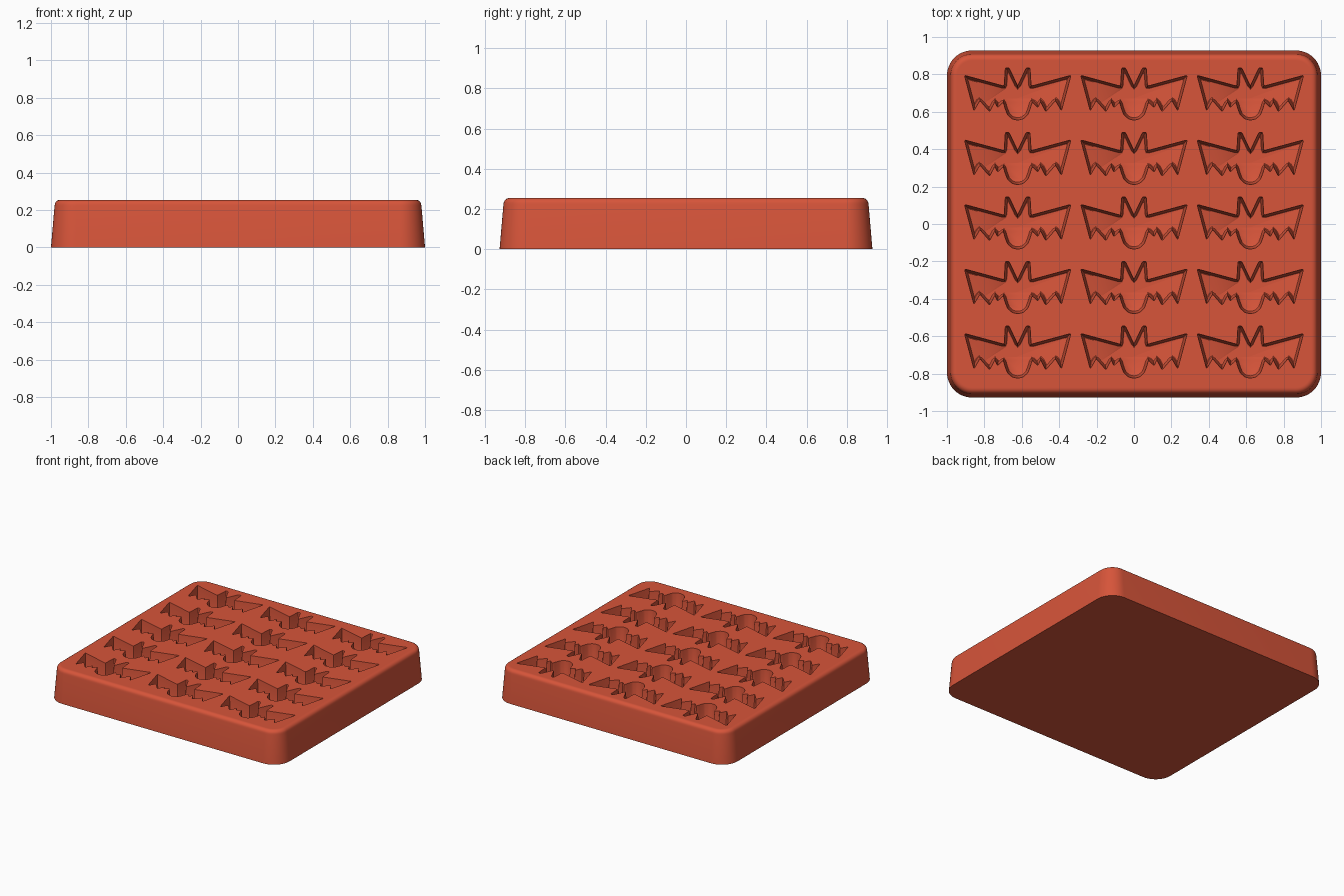
import bpy, bmesh, math
from mathutils import Vector

cube = bpy.data.objects.get("Cube")
if cube:
    bpy.data.objects.remove(cube, do_unlink=True)

HEIGHT, DEPTH = 0.255, 0.14
STEP_X, STEP_Y = 0.622, 0.345

mat = bpy.data.materials.new("terracotta red")
mat.use_nodes = True
mat.diffuse_color = (0.68, 0.09, 0.042, 1)
mat.node_tree.nodes["Principled BSDF"].inputs["Base Color"].default_value = mat.diffuse_color


def loft(bm, rings):
    """Bridge closed rings of points, from bottom to top, and cap both ends."""
    loops = [[bm.verts.new(p) for p in ring] for ring in rings]
    n = len(loops[0])
    for low, high in zip(loops, loops[1:]):
        for i in range(n):
            j = (i + 1) % n
            bm.faces.new((low[i], low[j], high[j], high[i]))
    bm.faces.new(loops[0][::-1])
    bm.faces.new(loops[-1])


def make_object(name, bm):
    bmesh.ops.recalc_face_normals(bm, faces=bm.faces)
    mesh = bpy.data.meshes.new(name)
    bm.to_mesh(mesh)
    bm.free()
    mesh.materials.append(mat)
    ob = bpy.data.objects.new(name, mesh)
    bpy.context.collection.objects.link(ob)
    return ob


def rounded_rect(inset, z, segments=12):
    hx, hy, r = 1 - inset, 0.928 - inset, 0.135 - inset
    ring = []
    for k, (sx, sy) in enumerate(((1, 1), (-1, 1), (-1, -1), (1, -1))):
        for s in range(segments + 1):
            a = (k + s / segments) * math.pi / 2
            ring.append((sx * (hx - r) + r * math.cos(a), sy * (hy - r) + r * math.sin(a), z))
    return ring


def soften(points, cut=0.008):
    """Round every corner a little with a three point arc."""
    out = []
    for i, p in enumerate(points):
        a, b = points[i - 1] - p, points[(i + 1) % len(points)] - p
        start = p + a.normalized() * min(cut, a.length * 0.35)
        end = p + b.normalized() * min(cut, b.length * 0.35)
        out += [start, (start + end + 2 * p) / 4, end]
    return out


def offset(points, dist):
    """Move a counter-clockwise outline inward."""
    out = []
    for i, p in enumerate(points):
        d1 = (p - points[i - 1]).normalized()
        d2 = (points[(i + 1) % len(points)] - p).normalized()
        n1, n2 = Vector((-d1.y, d1.x)), Vector((-d2.y, d2.x))
        out.append(p + (n1 + n2) * dist / max(0.5, 1 + n1.dot(n2)))
    return out


# Tray body: drafted sides with a rounded top rim
fillet = 0.03
profile = [(0, 0), (0.019, HEIGHT - fillet - 0.005)]
for s in range(7):
    a = s / 6 * math.pi / 2
    profile.append((0.02 + fillet * (1 - math.cos(a)), HEIGHT - fillet * (1 - math.sin(a))))
profile.append((0.055, HEIGHT))
bm = bmesh.new()
loft(bm, [rounded_rect(i, z) for i, z in profile])
tray = make_object("mould_tray", bm)

# Bat outline: right half from the chin to the dip between the ears, then mirrored
half = [(0, -0.135), (0.03, -0.128), (0.055, -0.105), (0.068, -0.07), (0.077, -0.038),
        (0.108, -0.068), (0.122, -0.036), (0.15, -0.09), (0.202, -0.03),
        (0.234, -0.085), (0.285, 0.105), (0.072, 0.047), (0.066, 0.145),
        (0.046, 0.145), (0, 0.048)]
outline = [Vector(p) for p in half] + [Vector((-x, y)) for x, y in half[-2:0:-1]]
outline = soften(outline)

# Bat pockets: drafted walls with a rounded floor edge
walls = [(0.017, DEPTH), (0.0125, DEPTH - 0.003), (0.009, DEPTH - 0.014), (0, 0), (0, -0.03)]
bm = bmesh.new()
for col in (-1, 0, 1):
    for row in range(-2, 3):
        loft(bm, [[(p.x + col * STEP_X, p.y + row * STEP_Y, HEIGHT - d)
                   for p in offset(outline, inset)] for inset, d in walls])
cutter = make_object("pocket_cutter", bm)
cutter.hide_render = True

cut = tray.modifiers.new("pockets", 'BOOLEAN')
cut.operation, cut.solver, cut.object = 'DIFFERENCE', 'EXACT', cutter
bpy.ops.object.select_all(action='DESELECT')
bpy.context.view_layer.objects.active = tray
tray.select_set(True)
bpy.ops.object.modifier_apply(modifier=cut.name)
bpy.data.objects.remove(cutter, do_unlink=True)
bpy.ops.object.shade_smooth_by_angle(angle=math.radians(35))
